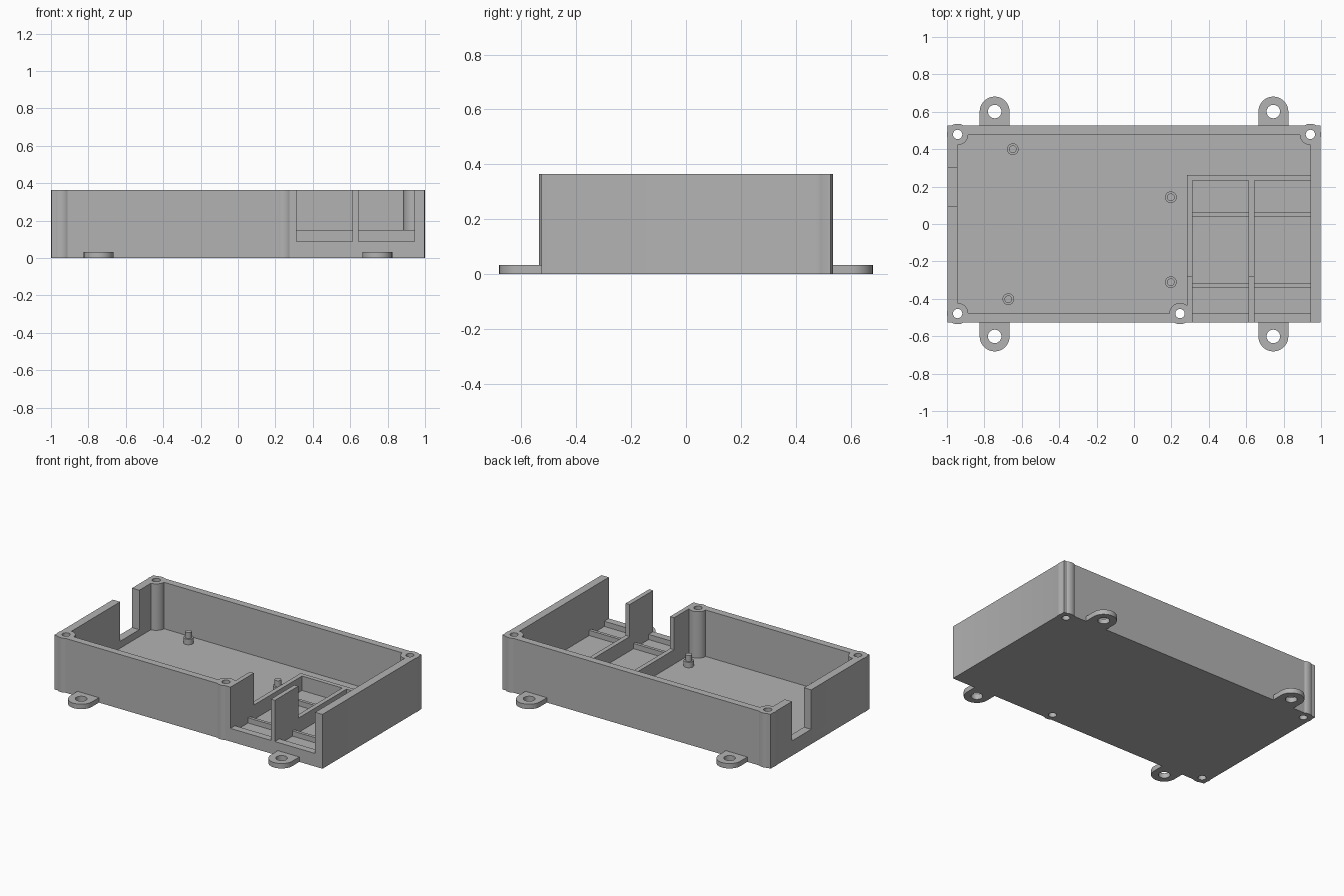
import bpy, bmesh, math
from mathutils import Matrix, Vector

if "Cube" in bpy.data.objects:
    bpy.data.objects.remove(bpy.data.objects["Cube"], do_unlink=True)

grey = bpy.data.materials.new("plain_grey")
grey.use_nodes = True
grey.diffuse_color = (0.45, 0.45, 0.45, 1)
grey.node_tree.nodes["Principled BSDF"].inputs["Base Color"].default_value = grey.diffuse_color

HX, HY, TOP = 0.997, 0.527, 0.365    # body half sizes and height
IX, IY, FLOOR = 0.943, 0.479, 0.053  # inner half sizes and floor level
SILL, LOW = 0.088, 0.15              # opening sill and low wall heights


def finish(name, bm):
    bmesh.ops.recalc_face_normals(bm, faces=bm.faces)
    mesh = bpy.data.meshes.new(name)
    bm.to_mesh(mesh)
    bm.free()
    mesh.materials.append(grey)
    obj = bpy.data.objects.new(name, mesh)
    bpy.context.collection.objects.link(obj)
    return obj


def box(name, x0, x1, y0, y1, z0, z1):
    bm = bmesh.new()
    size = Matrix.Diagonal((x1 - x0, y1 - y0, z1 - z0, 1))
    mid = Matrix.Translation(((x0 + x1) / 2, (y0 + y1) / 2, (z0 + z1) / 2))
    bmesh.ops.create_cube(bm, size=1, matrix=mid @ size)
    return finish(name, bm)


def cylinder(name, x, y, r, z0, z1, sides=48):
    bm = bmesh.new()
    bmesh.ops.create_cone(bm, cap_ends=True, segments=sides, radius1=r, radius2=r,
                          depth=z1 - z0, matrix=Matrix.Translation((x, y, (z0 + z1) / 2)))
    return finish(name, bm)


def prism(name, points, offset):
    bm = bmesh.new()
    face = bm.faces.new([bm.verts.new(p) for p in points])
    new = bmesh.ops.extrude_face_region(bm, geom=[face])["geom"]
    bmesh.ops.translate(bm, vec=Vector(offset),
                        verts=[v for v in new if isinstance(v, bmesh.types.BMVert)])
    return finish(name, bm)


def select(obj):
    bpy.ops.object.select_all(action='DESELECT')
    obj.select_set(True)
    bpy.context.view_layer.objects.active = obj


def combine(obj, tool, operation):
    mod = obj.modifiers.new("combine", 'BOOLEAN')
    mod.object, mod.operation, mod.solver = tool, operation, 'EXACT'
    select(obj)
    bpy.ops.object.modifier_apply(modifier=mod.name)
    bpy.data.objects.remove(tool, do_unlink=True)


def smooth(obj):
    select(obj)
    bpy.ops.object.shade_smooth_by_angle(angle=math.radians(30))


# Open tray with screw bosses
body = box("tray_body", -HX, HX, -HY, HY, 0, TOP)
combine(body, box("cavity", -IX, IX, -IY, IY, FLOOR, 1), 'DIFFERENCE')
bosses = [(-IX, IY), (IX, IY), (-IX, -IY), (0.246, -IY)]
for x, y in bosses:
    combine(body, cylinder("boss", x, y, 0.057, 0, TOP), 'UNION')

# Front connector opening, side cable slot and screw holes
combine(body, box("front_cut", 0.313, IX, -0.7, -0.45, SILL, 1), 'DIFFERENCE')
combine(body, box("side_cut", -1.2, -0.92, 0.095, 0.299, 0.1, 1), 'DIFFERENCE')
for x, y in bosses:
    combine(body, cylinder("hole", x, y, 0.025, -1, 1, 32), 'DIFFERENCE')
smooth(body)

# Stepped partition walls of the connector bay
step = [(-HY, 0.04), (0.262, 0.04), (0.262, LOW), (-0.278, LOW), (-0.278, TOP), (-HY, TOP)]
for name, x in (("bay_side_wall", 0.283), ("bay_divider", 0.613)):
    prism(name, [(x, y, z) for y, z in step], (0.03, 0, 0))
box("bay_back_wall", 0.283, IX + 0.01, 0.232, 0.262, 0.04, LOW)

# Low support ribs across the bay
for name, y in (("rear_rib", 0.04), ("front_rib", -0.34)):
    box(name, 0.3, IX + 0.01, y, y + 0.021, 0.04, SILL)

# Stepped board pegs
for i, (x, y) in enumerate([(-0.648, 0.4), (-0.672, -0.402), (0.197, 0.143), (0.197, -0.311)]):
    smooth(cylinder(f"peg_base_{i + 1}", x, y, 0.031, 0.04, 0.09, 32))
    smooth(cylinder(f"peg_pin_{i + 1}", x, y, 0.02, 0.08, 0.13, 32))

# Mounting lugs with rounded ends
for side, sx in (("right", -1), ("left", 1)):
    for end, sy in (("front", -1), ("back", 1)):
        cx, cy, r = sx * 0.745, 0.601, 0.08
        arc = [math.pi * i / 24 for i in range(25)]
        outline = [(cx + r * math.cos(a), sy * (cy + r * math.sin(a)), 0) for a in arc]
        outline += [(cx - r, sy * (HY - 0.01), 0), (cx + r, sy * (HY - 0.01), 0)]
        lug = prism(f"{end}_{side}_lug", outline, (0, 0, 0.033))
        combine(lug, cylinder("hole", cx, sy * cy, 0.036, -1, 1, 32), 'DIFFERENCE')
        smooth(lug)
